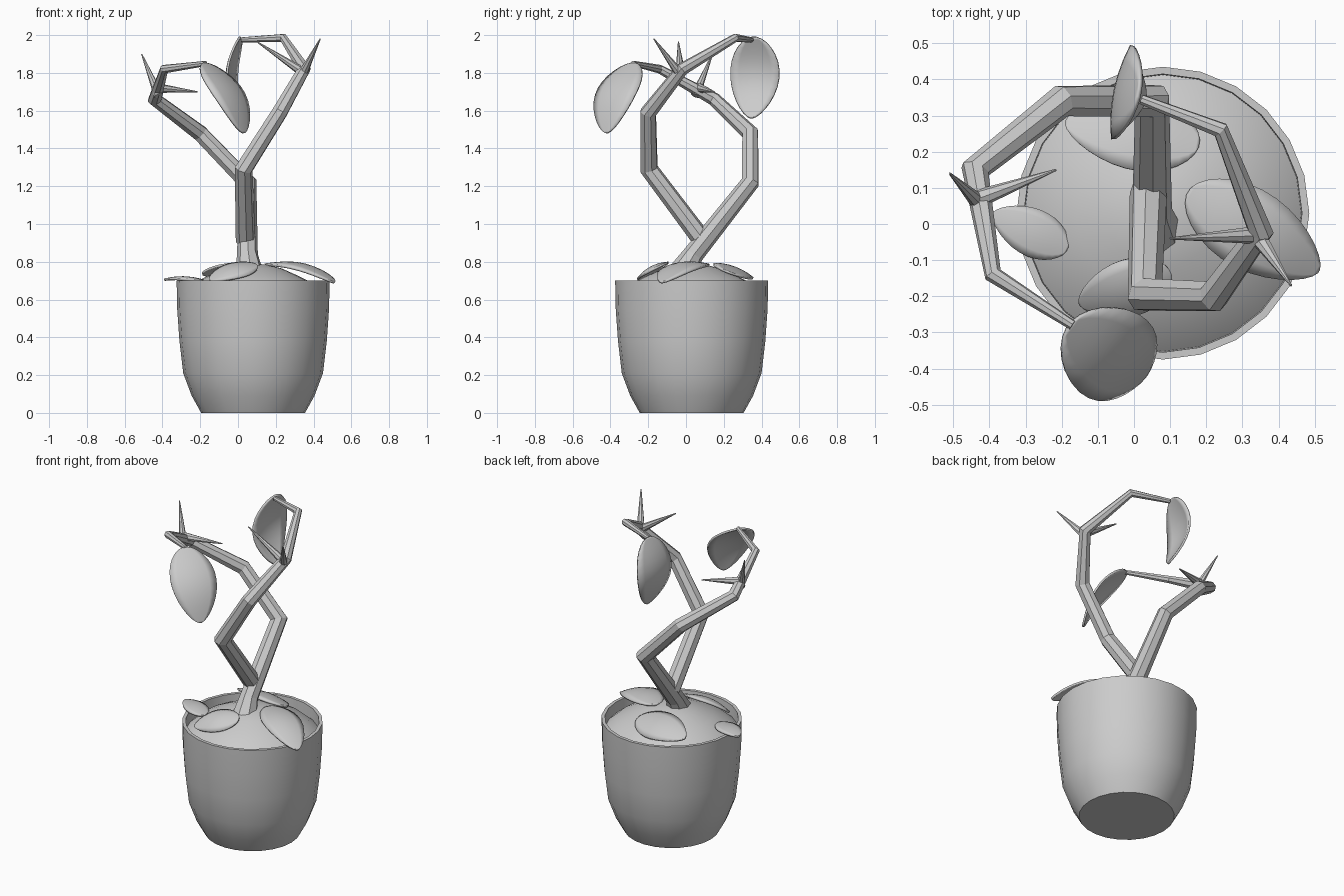
import bpy, bmesh, math
from mathutils import Vector

if "Cube" in bpy.data.objects:
    bpy.data.objects.remove(bpy.data.objects["Cube"])

POT_X, POT_Y = 0.08, 0.03


def add_object(name, bm, smooth=True):
    bmesh.ops.recalc_face_normals(bm, faces=bm.faces)
    me = bpy.data.meshes.new(name)
    bm.to_mesh(me)
    bm.free()
    ob = bpy.data.objects.new(name, me)
    bpy.context.collection.objects.link(ob)
    if smooth:
        bpy.context.view_layer.objects.active = ob
        ob.select_set(True)
        bpy.ops.object.shade_smooth_by_angle(angle=math.radians(40))
        ob.select_set(False)
    return ob


def lathe(name, profile, sides=24):
    # spin an (r, z) profile about the pot axis
    bm = bmesh.new()
    vs = [bm.verts.new((POT_X + r, POT_Y, z)) for r, z in profile]
    edges = [bm.edges.new(p) for p in zip(vs, vs[1:])]
    bmesh.ops.spin(bm, geom=vs + edges, cent=(POT_X, POT_Y, 0), axis=(0, 0, 1),
                   angle=math.tau, steps=sides, use_duplicate=False)
    bmesh.ops.remove_doubles(bm, verts=bm.verts, dist=1e-4)
    return add_object(name, bm)


def tube(name, path, radii, sides=8):
    # sweep a polygon along a path with mitred corners
    pts = [Vector(p) for p in path]
    dirs = [(b - a).normalized() for a, b in zip(pts, pts[1:])]
    bm = bmesh.new()
    side = dirs[0].orthogonal().normalized()
    up = dirs[0].cross(side)
    offs = [side * math.cos(math.tau * k / sides) + up * math.sin(math.tau * k / sides)
            for k in range(sides)]
    rings = []
    for i, p in enumerate(pts):
        d_in = dirs[max(i - 1, 0)]
        d_out = dirs[min(i, len(dirs) - 1)]
        n = (d_in + d_out).normalized()
        mitred = [o - d_in * (o.dot(n) / d_in.dot(n)) for o in offs]
        rings.append([bm.verts.new(p + o * radii[i]) for o in mitred])
        offs = [(o - d_out * o.dot(d_out)).normalized() for o in mitred]
    for a, b in zip(rings, rings[1:]):
        for k in range(sides):
            j = (k + 1) % sides
            bm.faces.new((a[k], a[j], b[j], b[k]))
    bm.faces.new(rings[0])
    bm.faces.new(rings[-1])
    return add_object(name, bm, smooth=False)


def leaf(name, base, tip, across, width, bulge_dir, bulge, cup=0.02, skew=0.85):
    # egg-shaped blade, arched along its length and cupped across it
    base, tip = Vector(base), Vector(tip)
    axis = (tip - base).normalized()
    w = Vector(across)
    w = (w - axis * w.dot(axis)).normalized()
    n = w.cross(axis)
    if n.dot(Vector(bulge_dir)) < 0:
        n = -n
    rows, cols = 14, 6
    bm = bmesh.new()
    grid = []
    for i in range(rows + 1):
        t = 0.5 - 0.5 * math.cos(math.pi * (0.03 + 0.94 * i / rows))
        half = 0.5 * width * math.sin(math.pi * t ** skew) ** 0.6
        row = []
        for j in range(cols + 1):
            u = 2 * j / cols - 1
            h = bulge * math.sin(math.pi * t) - cup * (u * half * 2 / width) ** 2
            row.append(bm.verts.new(base.lerp(tip, t) + w * (u * half) + n * h))
        grid.append(row)
    for a, b in zip(grid, grid[1:]):
        for j in range(cols):
            bm.faces.new((a[j], a[j + 1], b[j + 1], b[j]))
    ob = add_object(name, bm)
    mod = ob.modifiers.new("thickness", 'SOLIDIFY')
    mod.thickness = 0.012
    mod.offset = 0
    return ob


# pot and soil mound
lathe("pot", [(0, 0), (0.275, 0), (0.325, 0.09), (0.37, 0.21), (0.39, 0.38), (0.402, 0.55),
              (0.405, 0.70), (0.385, 0.70), (0.38, 0.55)])
lathe("soil", [(0.384, 0.63), (0.32, 0.685), (0.24, 0.725), (0.15, 0.765), (0.07, 0.785), (0, 0.79)])

# trunk with the back branch, and the front branch
tube("trunk_and_back_branch",
     [(0.06, -0.02, 0.74), (0.05, 0.04, 0.84), (0.05, 0.34, 1.22), (-0.2, 0.34, 1.48),
      (-0.44, 0.15, 1.66), (-0.39, -0.14, 1.82), (-0.17, -0.28, 1.85)],
     [0.075, 0.055, 0.047, 0.044, 0.036, 0.023, 0.014])
tube("front_branch",
     [(0.04, 0.09, 0.91), (0.03, -0.195, 1.29), (0.22, -0.2, 1.59), (0.35, -0.02, 1.82),
      (0.24, 0.26, 1.985), (0.02, 0.345, 1.975)],
     [0.052, 0.047, 0.043, 0.034, 0.022, 0.014])

# spikes at the branch elbows
for i, (a, b) in enumerate([((0.34, -0.03, 1.79), (0.435, -0.17, 1.98)),
                            ((0.35, -0.03, 1.80), (0.10, -0.04, 1.965)),
                            ((-0.42, 0.05, 1.68), (-0.51, 0.14, 1.90)),
                            ((-0.43, 0.07, 1.72), (-0.215, 0.15, 1.70))]):
    tube(f"spike_{i + 1}", [a, b], [0.026, 0.003], 8)

# hanging leaves
leaf("hanging_leaf_back", (0.015, 0.36, 1.99), (0.03, 0.345, 1.56), (0.2, 1, 0), 0.265,
     (-1, 0, 0), 0.075)
leaf("hanging_leaf_front", (-0.18, -0.28, 1.85), (0.03, -0.42, 1.48), (0.62, 0.78, 0), 0.27,
     (0.6, -0.5, 0.6), 0.06)

# fallen leaves on the soil
up = (0, 0, 1)
leaf("soil_leaf_right", (0.15, 0.09, 0.785), (0.51, -0.13, 0.69), (0.5, 0.85, 0), 0.22, up, 0.05)
leaf("soil_leaf_left", (-0.185, -0.07, 0.70), (-0.39, 0.03, 0.705), (0.4, 0.9, 0), 0.13, up, 0.015, 0.01)
leaf("soil_leaf_back", (0.18, 0.22, 0.745), (-0.19, 0.28, 0.735), (0.1, 0.9, -0.35), 0.22, up, 0.03)
leaf("soil_leaf_front", (0.10, -0.13, 0.78), (-0.15, -0.22, 0.70), (-0.3, 0.9, 0.45), 0.17, up, 0.03)
